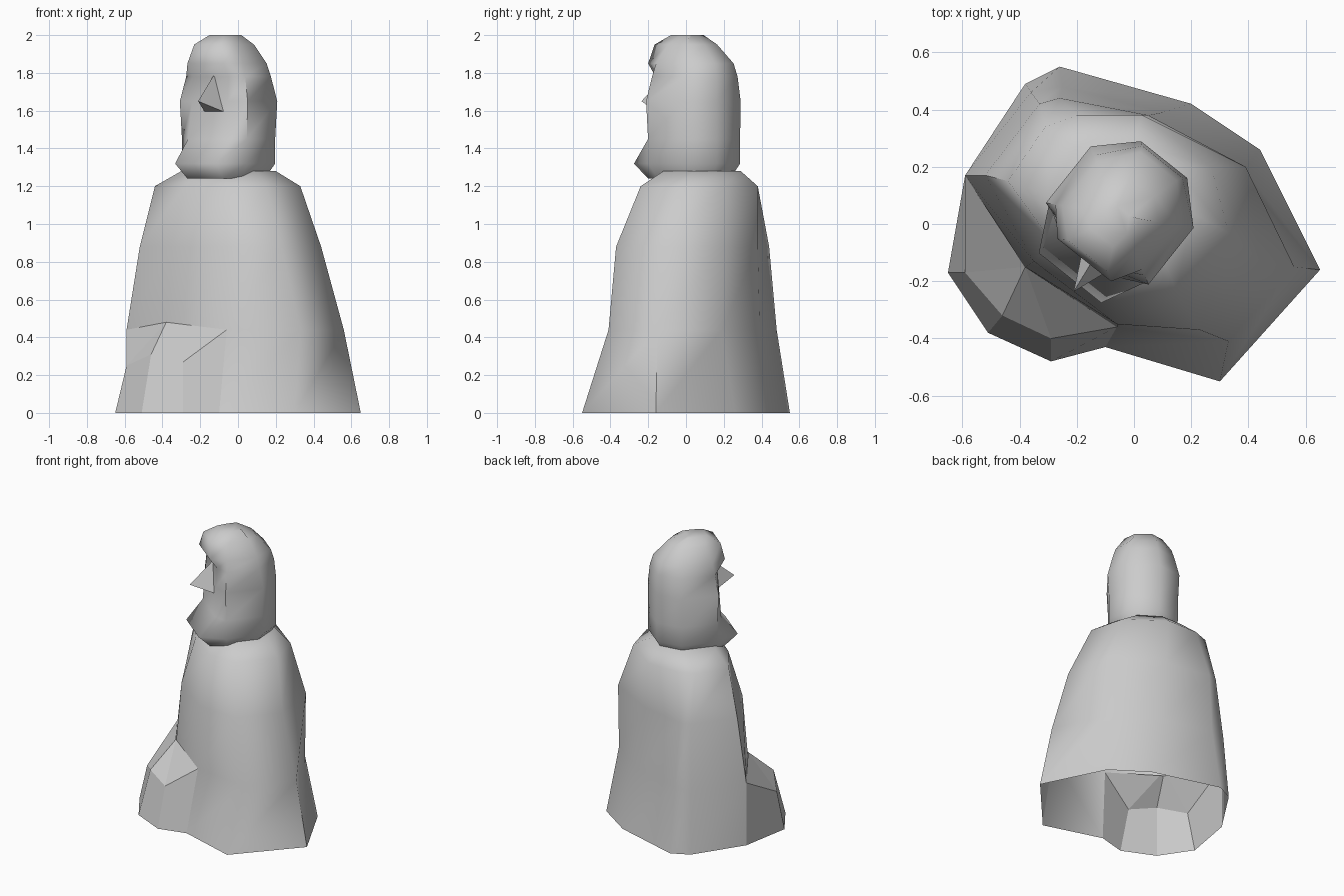
import bpy
import bmesh
from math import radians
from mathutils import Vector

if "Cube" in bpy.data.objects:
    bpy.data.objects.remove(bpy.data.objects["Cube"], do_unlink=True)

# One stone colour for the whole statue
stone = bpy.data.materials.new("grey_stone")
stone.use_nodes = True
stone.diffuse_color = (0.6, 0.6, 0.6, 1)
stone.node_tree.nodes["Principled BSDF"].inputs["Base Color"].default_value = stone.diffuse_color


def finish(name, bm, angle=None):
    mesh = bpy.data.meshes.new(name)
    bm.to_mesh(mesh)
    bm.free()
    mesh.materials.append(stone)
    obj = bpy.data.objects.new(name, mesh)
    bpy.context.collection.objects.link(obj)
    bpy.ops.object.select_all(action='DESELECT')
    obj.select_set(True)
    bpy.context.view_layer.objects.active = obj
    if angle:
        bpy.ops.object.shade_smooth_by_angle(angle=radians(angle))
    return obj


def loft(rings, skip=()):
    """Skin counter-clockwise rings from bottom to top and cap the last."""
    bm = bmesh.new()
    rows = [[bm.verts.new(p) for p in ring] for ring in rings]
    n = len(rows[0])
    for r, (low, high) in enumerate(zip(rows, rows[1:])):
        for i in range(n):
            if (r, i) not in skip:
                j = (i + 1) % n
                bm.faces.new((low[i], low[j], high[j], high[i]))
    bm.faces.new(rows[-1])
    return bm


# Robed body: an outline for each height, running round from the right side
hem = [(-.59, .17), (-.4, -.18), (-.1, -.43), (.3, -.55), (.65, -.16),
       (.44, .26), (.2, .42), (-.26, .55), (-.38, .49)]
knee = [(-.59, .17), (-.38, -.15), (-.06, -.36), (.33, -.41), (.56, -.15),
        (.39, .19), (.1, .39), (-.25, .48), (-.36, .46)]
waist = [(-.52, .17), (-.35, -.13), (-.06, -.35), (.23, -.37), (.44, -.13),
         (.39, .2), (.05, .38), (-.26, .44), (-.33, .42)]
shoulder = [(-.44, .15), (-.28, -.07), (-.06, -.24), (.15, -.24), (.33, -.03),
            (.27, .2), (.03, .38), (-.2, .38), (-.31, .34)]
neck = [(-.3, .1), (-.22, 0), (-.06, -.12), (.1, -.12), (.2, .04),
        (.14, .2), (0, .29), (-.15, .29), (-.2, .27)]
heights = [0, .44, .88, 1.2, 1.28]
rings = [[(x, y, z) for x, y in ring]
         for z, ring in zip(heights, (hem, knee, waist, shoulder, neck))]
# the hem is open where the rock joins it
finish("robed_body", loft(rings, skip={(0, 0), (0, 1)}), 60)

# Faceted rock at the foot, open beneath
foot = [(-.59, .17, 0), (-.65, -.17, 0), (-.51, -.38, 0), (-.29, -.48, 0), (-.1, -.43, 0)]
ledge = [(-.59, .17, .44), (-.59, -.17, .25), (-.46, -.32, .31), (-.29, -.4, .27), (-.06, -.36, .44)]
bm = bmesh.new()
low = [bm.verts.new(p) for p in foot]
top = [bm.verts.new(p) for p in ledge]
crest = bm.verts.new((-.38, -.15, .48))
for i in range(len(low) - 1):
    bm.faces.new((low[i], low[i + 1], top[i + 1], top[i]))
    bm.faces.new((top[i], top[i + 1], crest))
finish("rock", bm)

# Head: turned toward the front right corner
centre = Vector((-.05, .03, 0))
ahead = Vector((-.62, -.78, 0))
aside = Vector((.78, -.62, 0))


def face_point(f, s, z):
    return centre + ahead * f + aside * s + Vector((0, 0, z))


def head_ring(z, front, face_width, side, back):
    d, b = side * .55, side * .45
    half = [(front, face_width), (d, side), (-d, side), (back, b)]
    outline = half + [(f, -s) for f, s in reversed(half)]
    return [face_point(f, s, z) for f, s in outline]


# height, face depth, face half width, side half width, back depth
profile = [(1.24, .2, .12, .17, -.2),     # throat
           (1.32, .28, .14, .22, -.25),   # chin
           (1.45, .17, .14, .22, -.25),   # mouth
           (1.65, .16, .12, .23, -.25),   # cheeks
           (1.78, .15, .12, .2, -.24),    # eyes
           (1.85, .2, .12, .18, -.22),    # brow
           (1.95, .18, .09, .12, -.13),   # forehead
           (2.0, .1, .05, .06, -.02)]     # crown
finish("head", loft([head_ring(*row) for row in profile]), 60)

# Wedge nose
bm = bmesh.new()
bridge, tip, left, right = [bm.verts.new(face_point(*p)) for p in
                            [(.15, .02, 1.79), (.31, .04, 1.65), (.15, .1, 1.59), (.15, -.04, 1.59)]]
for face in [(bridge, tip, left), (bridge, right, tip), (tip, right, left), (bridge, left, right)]:
    bm.faces.new(face)
bmesh.ops.recalc_face_normals(bm, faces=bm.faces)
finish("nose", bm)
